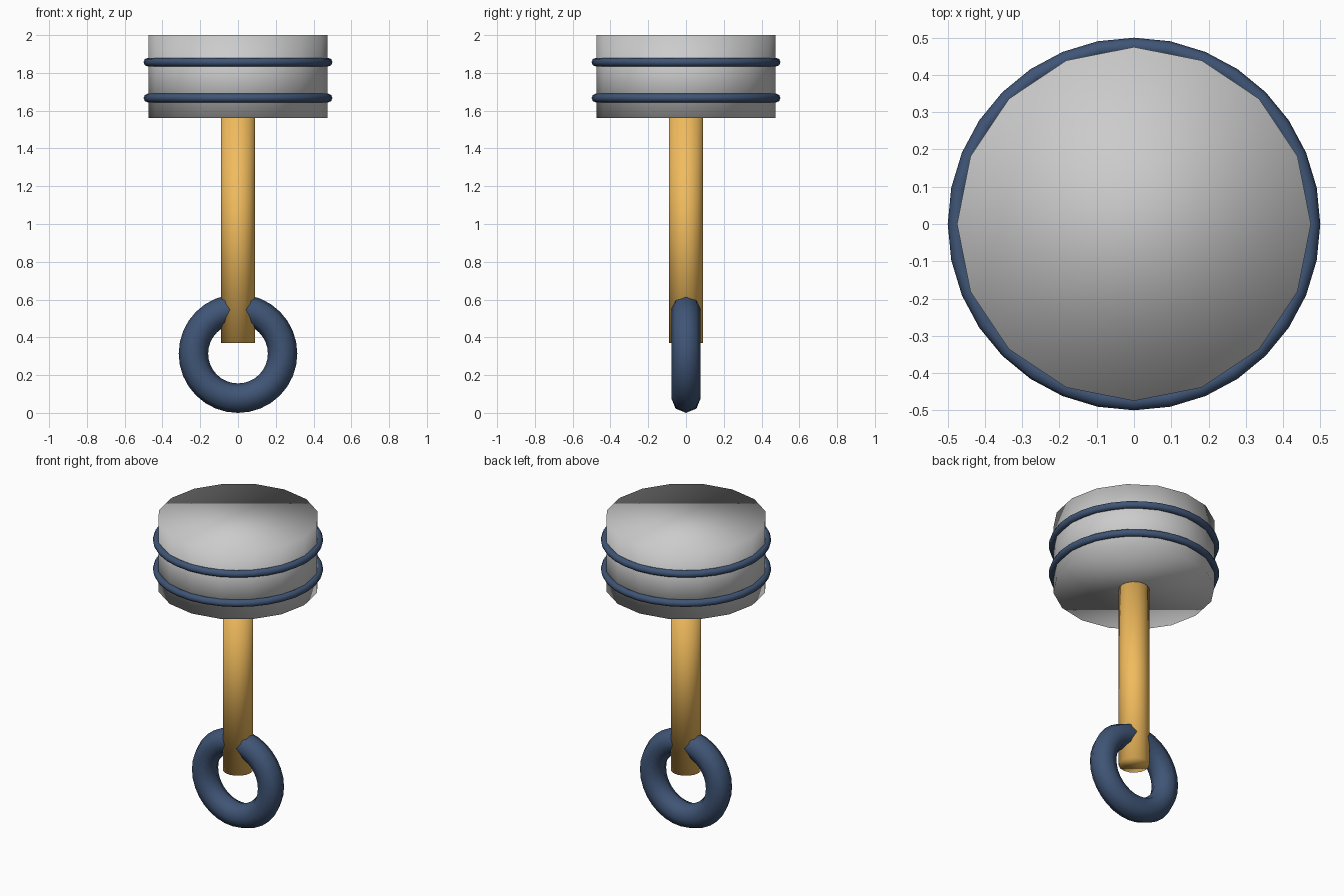
import bpy, math

if "Cube" in bpy.data.objects:
    bpy.data.objects.remove(bpy.data.objects["Cube"])


def paint(obj, name, color):
    mat = bpy.data.materials.get(name) or bpy.data.materials.new(name)
    mat.diffuse_color = color
    mat.use_nodes = True
    mat.node_tree.nodes["Principled BSDF"].inputs["Base Color"].default_value = mat.diffuse_color
    obj.data.materials.append(mat)


def cylinder(name, radius, z0, z1):
    bpy.ops.mesh.primitive_cylinder_add(vertices=16, radius=radius, depth=z1 - z0,
                                        location=(0, 0, (z0 + z1) / 2))
    obj = bpy.context.object
    obj.name = name
    bpy.ops.object.shade_smooth()
    return obj


def ring(name, major, minor, z, tilt=0.0):
    bpy.ops.mesh.primitive_torus_add(major_segments=32, minor_segments=8,
                                     major_radius=major, minor_radius=minor,
                                     location=(0, 0, z), rotation=(tilt, 0, 0))
    obj = bpy.context.object
    obj.name = name
    bpy.ops.object.shade_smooth()
    paint(obj, "blue", (0.05, 0.09, 0.18, 1))
    return obj


# Piston head with softly shaded caps
cylinder("piston_head", 0.475, 1.56, 2.0)

# Two sealing rings around the head
for i, z in enumerate((1.667, 1.857)):
    ring(f"seal_ring_{i + 1}", 0.477, 0.023, z)

# Connecting rod
rod = cylinder("connecting_rod", 0.09, 0.37, 1.56)
paint(rod, "orange", (0.88, 0.50, 0.11, 1))

# Upright ring at the rod's lower end
ring("end_ring", 0.236, 0.078, 0.314, math.pi / 2)
